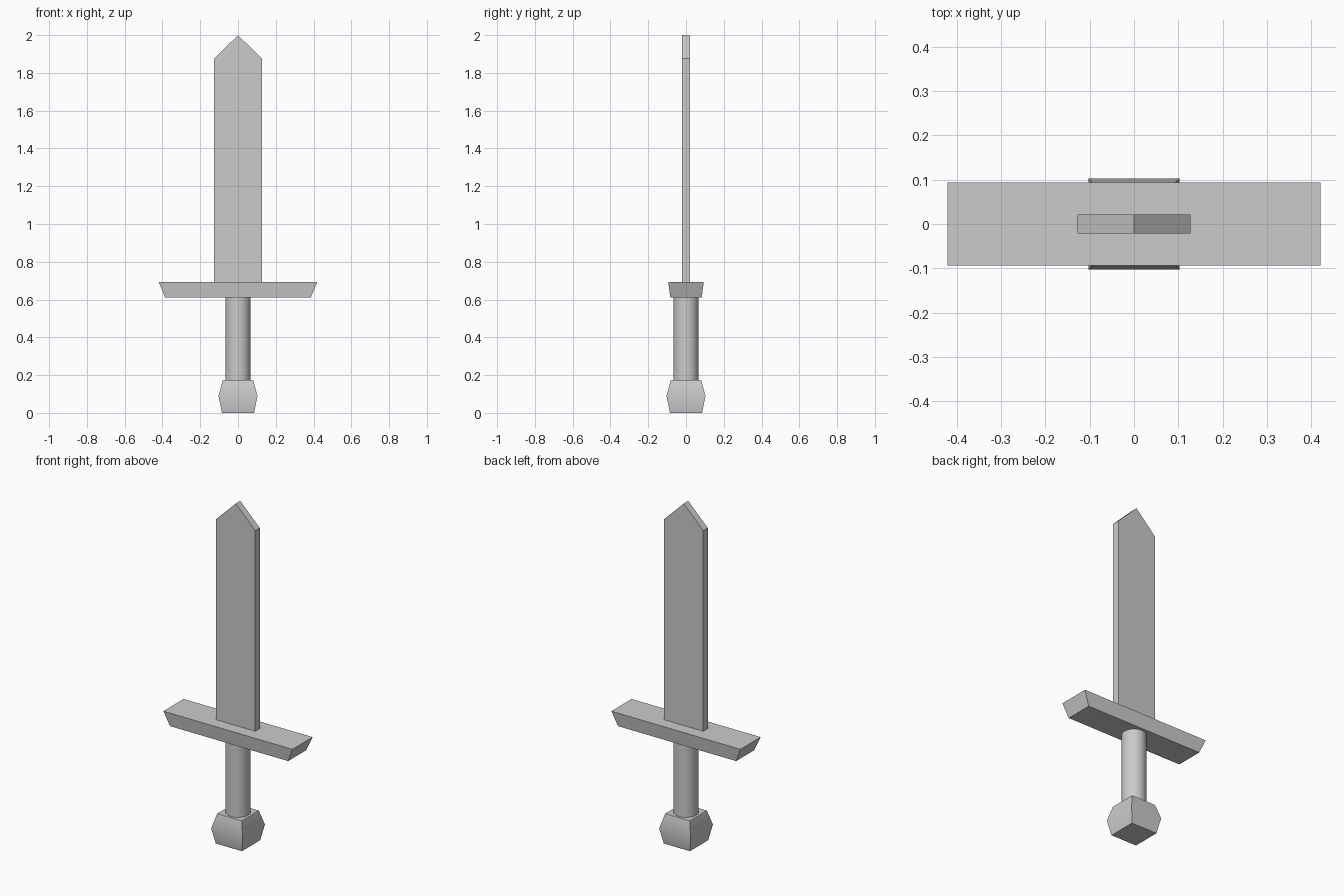
import bpy
import bmesh
import math

cube = bpy.data.objects.get("Cube")
if cube:
    bpy.data.objects.remove(cube, do_unlink=True)

grey = bpy.data.materials.new("plain grey")
grey.use_nodes = True
colour = (0.6, 0.6, 0.6, 1)
grey.diffuse_color = colour
grey.node_tree.nodes["Principled BSDF"].inputs["Base Color"].default_value = colour


def add_part(name, bm, smooth_angle=None):
    bmesh.ops.recalc_face_normals(bm, faces=bm.faces)
    mesh = bpy.data.meshes.new(name)
    bm.to_mesh(mesh)
    bm.free()
    mesh.materials.append(grey)
    obj = bpy.data.objects.new(name, mesh)
    bpy.context.collection.objects.link(obj)
    if smooth_angle:
        bpy.ops.object.select_all(action="DESELECT")
        obj.select_set(True)
        bpy.context.view_layer.objects.active = obj
        bpy.ops.object.shade_smooth_by_angle(angle=math.radians(smooth_angle))


def loft(rings):
    """Join equal-sized rings of points into a closed solid."""
    bm = bmesh.new()
    loops = [[bm.verts.new(p) for p in ring] for ring in rings]
    for low, high in zip(loops, loops[1:]):
        for i in range(len(low)):
            j = (i + 1) % len(low)
            bm.faces.new((low[i], low[j], high[j], high[i]))
    bm.faces.new(loops[0][::-1])
    bm.faces.new(loops[-1])
    return bm


def rectangle(x, y, z):
    return [(-x, -y, z), (x, -y, z), (x, y, z), (-x, y, z)]


def circle(radius, z, sides=32):
    turns = [math.tau * i / sides for i in range(sides)]
    return [(radius * math.cos(a), radius * math.sin(a), z) for a in turns]


# Pommel: square block bulging at the middle
add_part("pommel", loft([rectangle(0.085, 0.085, 0),
                         rectangle(0.103, 0.103, 0.09),
                         rectangle(0.08, 0.08, 0.175)]), 40)

# Grip
add_part("grip", loft([circle(0.067, 0.15), circle(0.067, 0.62)]), 40)

# Crossguard, flaring upwards
add_part("crossguard", loft([rectangle(0.385, 0.083, 0.61),
                             rectangle(0.42, 0.094, 0.693)]))

# Blade: pointed outline given thickness
outline = [(-0.127, 0.65), (0.127, 0.65), (0.127, 1.875), (0, 2), (-0.127, 1.875)]
add_part("blade", loft([[(x, y, z) for x, z in outline] for y in (-0.021, 0.021)]))
